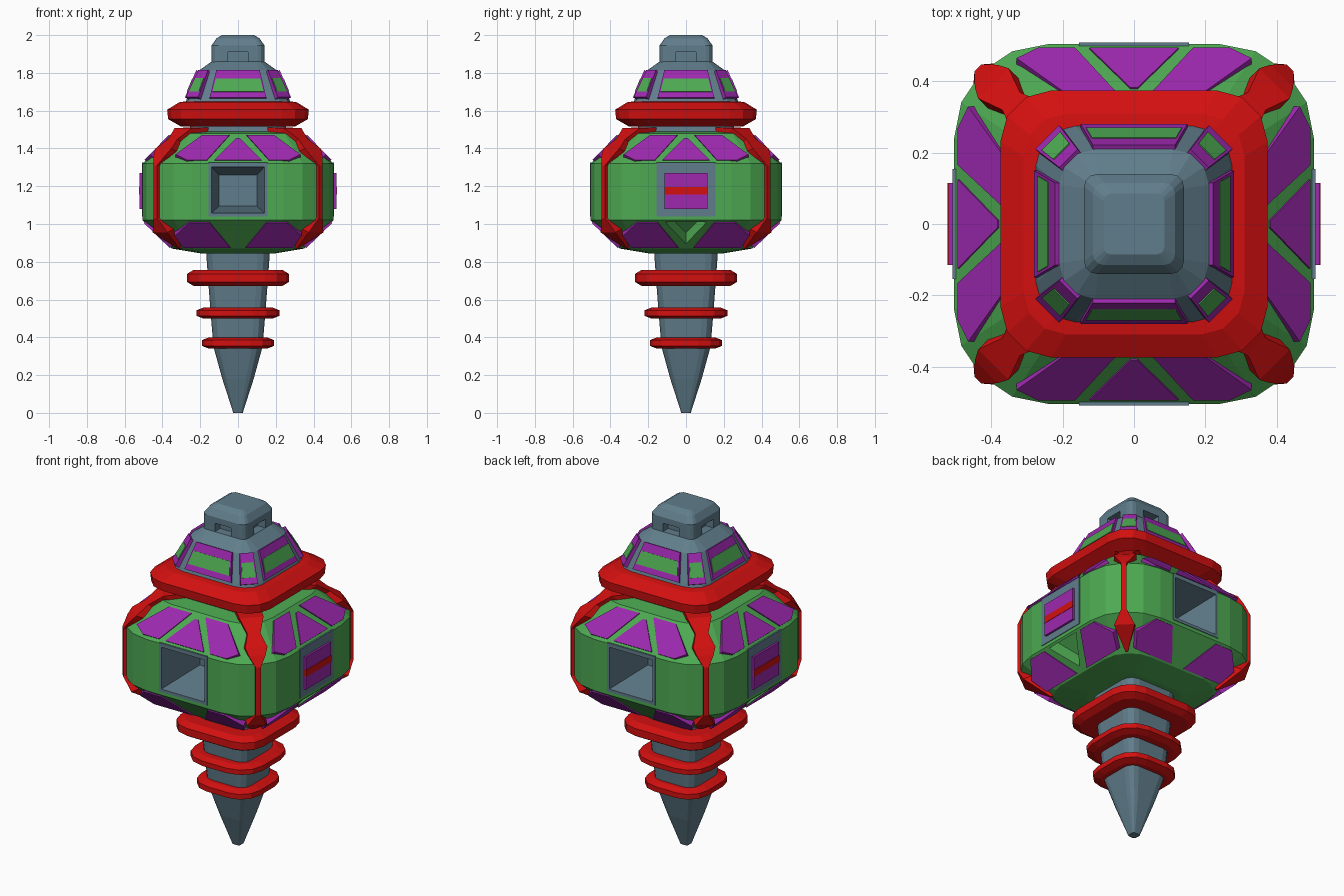
import bpy, bmesh, math
from mathutils import Vector, Matrix

if "Cube" in bpy.data.objects:
    bpy.data.objects.remove(bpy.data.objects["Cube"])


def material(name, rgb):
    m = bpy.data.materials.new(name)
    m.diffuse_color = (*rgb, 1)
    m.use_nodes = True
    m.node_tree.nodes["Principled BSDF"].inputs["Base Color"].default_value = m.diffuse_color
    return m


GREEN = material("green", (0.075, 0.40, 0.085))
PURPLE = material("purple", (0.34, 0.022, 0.43))
GREY = material("slate grey", (0.117, 0.205, 0.258))
RED = material("red", (0.65, 0.005, 0.005))


def make(name, verts, faces, mat, turn=0, fix=True):
    me = bpy.data.meshes.new(name)
    me.from_pydata([tuple(v) for v in verts], [], faces)
    bm = bmesh.new()
    bm.from_mesh(me)
    if fix:
        bmesh.ops.recalc_face_normals(bm, faces=bm.faces)
    bmesh.ops.transform(bm, matrix=Matrix.Rotation(math.radians(turn), 4, 'Z'), verts=bm.verts)
    bm.to_mesh(me)
    bm.free()
    me.materials.append(mat)
    ob = bpy.data.objects.new(name, me)
    bpy.context.collection.objects.link(ob)
    return ob


def bridge(rows, n):
    return [(i * n + j, i * n + (j + 1) % n, (i + 1) * n + (j + 1) % n, (i + 1) * n + j)
            for i in range(rows - 1) for j in range(n)]


def loft(name, profile, mat, seg=3):
    """Stack of rounded squares; profile rows are (z, half width, corner radius)."""
    verts = []
    for z, h, r in profile:
        for q in range(4):
            a0 = q * math.pi / 2
            cx = math.cos(a0 + math.pi / 4) * (h - r) * math.sqrt(2)
            cy = math.sin(a0 + math.pi / 4) * (h - r) * math.sqrt(2)
            for k in range(seg + 1):
                a = a0 + k / seg * math.pi / 2
                verts.append((cx + r * math.cos(a), cy + r * math.sin(a), z))
    n, m = 4 * (seg + 1), len(profile)
    faces = bridge(m, n) + [tuple(range(n)), tuple(range((m - 1) * n, m * n))]
    return make(name, verts, faces, mat)


def plate(name, pts, normal, out, depth, mat, turn=0):
    """Prism through a 3D outline, from `depth` behind it to `out` in front."""
    nrm, n = Vector(normal).normalized(), len(pts)
    verts = [Vector(p) - nrm * depth for p in pts] + [Vector(p) + nrm * out for p in pts]
    return make(name, verts, bridge(2, n) + [tuple(range(n)), tuple(range(n, 2 * n))], mat, turn)


def rect(x, z0, z1, y):
    return [(-x, y, z0), (x, y, z0), (x, y, z1), (-x, y, z1)]


def carve(ob, cutters):
    for c in cutters:
        c.hide_render = True
        mod = ob.modifiers.new("cut", 'BOOLEAN')
        mod.operation, mod.solver, mod.object = 'DIFFERENCE', 'EXACT', c
    dg = bpy.context.evaluated_depsgraph_get()
    me = bpy.data.meshes.new_from_object(ob.evaluated_get(dg))
    ob.modifiers.clear()
    ob.data = me
    for c in cutters:
        bpy.data.objects.remove(c)


# Sloping shoulders of the body: outline points (x, z) mapped onto the front face
def upper(pts):
    return [(x, -0.505 + (z - 1.32) * 0.97, z) for x, z in pts]


def lower(pts):
    return [(x, -0.505 + (1.02 - z) * 1.033, z) for x, z in pts]


UP_N, LOW_N = (0, -1, 0.97), (0, -1, -1.033)

# Main body with square ports front and back and triangular pockets at the sides
body = loft("body", [(0.845, 0.20, 0.08), (0.87, 0.35, 0.17), (1.02, 0.505, 0.265),
                     (1.32, 0.505, 0.265), (1.48, 0.35, 0.17), (1.49, 0.25, 0.1)], GREEN, 4)
cuts = []
for t in (0, 180):
    cuts.append(plate("port_cutter", rect(0.147, 1.05, 1.31, -0.505), (0, -1, 0), 0.1, 0.31, GREEN, t))
    cuts.append(plate("pocket_cutter", lower([(-0.11, 1.01), (0.11, 1.01), (0, 0.895)]),
                      LOW_N, 0.05, 0.08, GREEN, t + 90))
carve(body, cuts)

for t in (0, 180):
    # Grey tapered port linings
    loops = (rect(0.155, 1.04, 1.325, -0.49) + rect(0.155, 1.04, 1.325, -0.509)
             + rect(0.14, 1.057, 1.302, -0.509) + rect(0.10, 1.095, 1.26, -0.21))
    make("port_lining", loops, bridge(4, 4) + [(12, 13, 14, 15)], GREY, t, fix=False)
    # Side badges: grey frame, purple plate, red stripe
    plate("side_frame", rect(0.155, 1.04, 1.325, -0.505), (0, -1, 0), 0.004, 0.02, GREY, t + 90)
    plate("side_plate", rect(0.115, 1.08, 1.27, -0.505), (0, -1, 0), 0.016, 0.02, PURPLE, t + 90)
    plate("side_stripe", rect(0.115, 1.155, 1.195, -0.505), (0, -1, 0), 0.018, 0.02, RED, t + 90)

for k in range(4):
    t = 90 * k
    # Purple shoulder panels
    plate("upper_middle_panel", upper([(-0.125, 1.335), (0.125, 1.335), (0.01, 1.45), (-0.01, 1.45)]),
          UP_N, 0.006, 0.03, PURPLE, t)
    for s in (-1, 1):
        plate("upper_side_panel", upper([(s * x, z) for x, z in (
            (0.165, 1.335), (0.27, 1.335), (0.33, 1.365), (0.19, 1.468), (0.045, 1.468))]),
            UP_N, 0.006, 0.03, PURPLE, t)
        plate("lower_side_panel", lower([(s * x, z) for x, z in (
            (0.15, 1.01), (0.26, 1.01), (0.335, 0.94), (0.29, 0.877), (0.04, 0.877))]),
            LOW_N, 0.006, 0.03, PURPLE, t)

    # Red corner straps: rows are (corner position, z, half width)
    strap = [(0.20, 1.512, 0.07), (0.29, 1.507, 0.065), (0.345, 1.45, 0.035), (0.395, 1.40, 0.06),
             (0.415, 1.365, 0.045), (0.438, 1.31, 0.014), (0.438, 1.03, 0.014),
             (0.413, 0.955, 0.055), (0.312, 0.868, 0.006)]
    verts = []
    for c, z, w in strap:
        o = w / math.sqrt(2)
        for f, s in ((1, -1), (1, 1), (0.88, 1), (0.88, -1)):
            verts.append((c * f + s * o, -c * f + s * o, 1.18 + (z - 1.18) * f))
    m = len(strap)
    make("corner_strap", verts, bridge(m, 4) + [(0, 1, 2, 3), tuple(range(4 * m - 4, 4 * m))], RED, t)

# Neck, collar and dome
loft("neck", [(1.47, 0.26, 0.1), (1.54, 0.25, 0.1)], GREY)
loft("collar", [(1.515, 0.30, 0.12), (1.555, 0.37, 0.14), (1.605, 0.375, 0.143),
                (1.645, 0.31, 0.12), (1.65, 0.27, 0.1)], RED)
loft("dome", [(1.62, 0.285, 0.11), (1.665, 0.27, 0.11), (1.81, 0.21, 0.10), (1.86, 0.14, 0.04)], GREY)


# Dome windows: purple plate with a green band, on sides and corners
def window(turn, d0, d1, w0, w1):
    def edge(z, inset):
        f = (z - 1.665) / 0.145
        return w0 + (w1 - w0) * f - inset, -(d0 + (d1 - d0) * f), z

    def quad(za, zb, inset):
        (xa, ya, _), (xb, yb, _) = edge(za, inset), edge(zb, inset)
        return [(-xa, ya, za), (xa, ya, za), (xb, yb, zb), (-xb, yb, zb)]

    nrm = (0, -1, (d0 - d1) / 0.145)
    plate("window_frame", quad(1.665, 1.81, 0), nrm, 0.012, 0.02, PURPLE, turn)
    plate("window_band", quad(1.695, 1.765, 0.008), nrm, 0.015, 0.02, GREEN, turn)


for k in range(4):
    window(90 * k, 0.27, 0.21, 0.15, 0.115)
    window(90 * k + 45, 0.335, 0.25, 0.047, 0.036)

# Cap with a notch in each side
cap = loft("cap", [(1.84, 0.14, 0.035), (1.945, 0.14, 0.035), (1.982, 0.115, 0.03), (2.0, 0.085, 0.02)], GREY)
carve(cap, [plate("notch_cutter", rect(0.052, 1.855, 1.91, -0.14), (0, -1, 0), 0.05, 0.05, GREY, 90 * k)
            for k in range(4)])

# Shaft with pointed tip, and its three red rings
loft("shaft", [(0, 0.025, 0.012), (0.18, 0.083, 0.04), (0.35, 0.13, 0.055), (0.53, 0.145, 0.06),
               (0.70, 0.158, 0.06), (0.87, 0.17, 0.065)], GREY)
for name, z0, z1, h, r in (("upper_ring", 0.672, 0.757, 0.27, 0.126),
                           ("middle_ring", 0.50, 0.557, 0.22, 0.14),
                           ("lower_ring", 0.34, 0.40, 0.19, 0.12)):
    e = (z1 - z0) * 0.25
    loft(name, [(z0, h - 0.035, r - 0.02), (z0 + e, h, r), (z1 - e, h, r), (z1, h - 0.035, r - 0.02)], RED)
